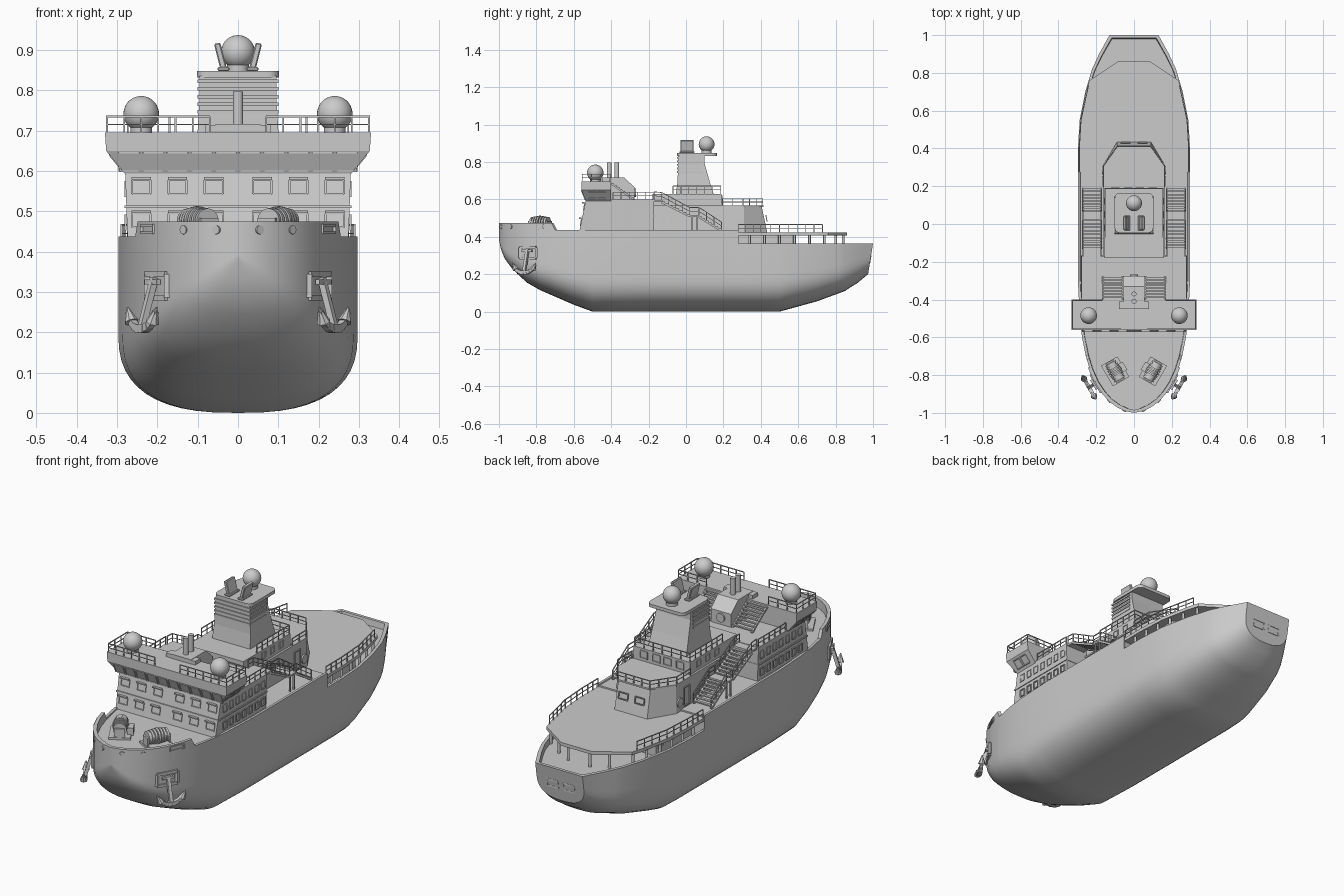
import bpy, bmesh, math
from mathutils import Vector, Matrix

if "Cube" in bpy.data.objects:
    bpy.data.objects.remove(bpy.data.objects["Cube"])

grey = bpy.data.materials.new("ship_grey")
grey.diffuse_color = (0.6, 0.6, 0.6, 1)
grey.use_nodes = True
grey.node_tree.nodes["Principled BSDF"].inputs["Base Color"].default_value = grey.diffuse_color


def finish(name, bm, smooth=None):
    bmesh.ops.recalc_face_normals(bm, faces=bm.faces[:])
    me = bpy.data.meshes.new(name)
    bm.to_mesh(me)
    bm.free()
    me.materials.append(grey)
    ob = bpy.data.objects.new(name, me)
    bpy.context.collection.objects.link(ob)
    if smooth:
        bpy.ops.object.select_all(action='DESELECT')
        ob.select_set(True)
        bpy.context.view_layer.objects.active = ob
        bpy.ops.object.shade_smooth_by_angle(angle=math.radians(smooth))
    return ob


def lerp(tab, y):
    for (a, p), (b, q) in zip(tab, tab[1:]):
        if y <= b:
            return p + (q - p) * max(0, (y - a) / (b - a))
    return tab[-1][1]


def loft(bm, layers):
    """Stack of (z, outline) joined with side walls and caps."""
    rings = [[bm.verts.new((x, y, z)) for x, y in pts] for z, pts in layers]
    n = len(rings[0])
    for a, b in zip(rings, rings[1:]):
        for i in range(n):
            bm.faces.new((a[i], a[(i + 1) % n], b[(i + 1) % n], b[i]))
    bm.faces.new(rings[0])
    bm.faces.new(rings[-1])


def rect(w, y0, y1):
    return [(-w, y0), (w, y0), (w, y1), (-w, y1)]


def obox(bm, c, size, rot=None):
    m = Matrix.Translation(c) @ (rot.to_4x4() if rot else Matrix()) @ Matrix.Diagonal((*size, 1))
    bmesh.ops.create_cube(bm, size=1, matrix=m)


def bar(bm, p, q, r=0.004):
    p, q = Vector(p), Vector(q)
    obox(bm, (p + q) / 2, (r, r, (q - p).length), (q - p).to_track_quat('Z', 'Y').to_matrix())


def cyl(bm, p, q, r, r2=None, seg=24):
    p, q = Vector(p), Vector(q)
    m = Matrix.Translation((p + q) / 2) @ (q - p).to_track_quat('Z', 'Y').to_matrix().to_4x4()
    bmesh.ops.create_cone(bm, cap_ends=True, segments=seg, radius1=r, radius2=r if r2 is None else r2,
                          depth=(q - p).length, matrix=m)


def frame(bm, c, u, v, w, h, t=0.005):
    """Raised window frame, centred at c, spanned by directions u and v."""
    c, u, v = Vector(c), Vector(u).normalized() * w / 2, Vector(v).normalized() * h / 2
    k = [c - u - v, c + u - v, c + u + v, c - u + v]
    for i in range(4):
        bar(bm, k[i], k[(i + 1) % 4], t)


def rail(bm, path, h=0.042, step=0.045):
    path = [Vector(p) for p in path]
    up = Vector((0, 0, h))
    for a, b in zip(path, path[1:]):
        n = max(1, round((b - a).length / step))
        for i in range(n + 1):
            p = a.lerp(b, i / n)
            bar(bm, p, p + up)
        bar(bm, a + up, b + up)
        bar(bm, a + up * 0.5, b + up * 0.5, 0.003)


def stairs(bm, x0, x1, ya, za, yb, zb, n):
    for i in range(n):
        t = (i + 0.5) / n
        obox(bm, ((x0 + x1) / 2, ya + (yb - ya) * t, za + (zb - za) * t),
             (x1 - x0, abs(yb - ya) / n * 0.8, 0.006))
    for x in (x0, x1):
        bar(bm, (x, ya, za - 0.005), (x, yb, zb - 0.005), 0.01)


# Hull: stations with beam and keel curves, bulwark rim and sunken decks
BEAM = [(-1, 0), (-.99, .05), (-.97, .09), (-.94, .132), (-.9, .167), (-.85, .2), (-.78, .231), (-.7, .255),
        (-.6, .275), (-.5, .287), (-.3, .297), (.4, .297), (.55, .288), (.7, .258), (.82, .222), (.9, .185), (.96, .152), (1, .13)]
KEEL = [(-1, .385), (-.99, .335), (-.97, .285), (-.94, .243), (-.9, .2), (-.85, .155), (-.78, .115), (-.7, .08),
        (-.6, .037), (-.5, 0), (.5, 0), (.7, .055), (.85, .11), (.94, .155), (1, .2)]
TOP = [(-1, .475), (-.72, .475), (-.7, .437), (.279, .437), (.281, .365), (1, .365)]
DECK = [(-1, .431), (.279, .431), (.281, .335), (1, .335)]
ys = sorted({y for t in (BEAM, KEEL, TOP) for y, _ in t} | {-.4, -.2, 0, .15, .63, .76, .98})
bm = bmesh.new()
rows = []
for y in ys:
    w, k, top, dk = (lerp(t, y) for t in (BEAM, KEEL, TOP, DECK))
    zc = k + .5 * (.4 - k)
    half = []
    for i in range(13):
        a = i / 12 * math.pi / 2
        half.append((w * math.sin(a) ** .77, y, zc - (zc - k) * max(0, math.cos(a)) ** .77))
    half += [(w, y, top), (max(w - .012, 0), y * .985, top), (max(w - .014, 0), y * .985, dk)]
    sh = .16 * max(0, (y - .85) / .15)
    half = [(a, b - sh * (.365 - c), c) for a, b, c in half]
    rows.append([bm.verts.new((-a, b, c)) for a, b, c in half[:0:-1]] + [bm.verts.new(p) for p in half])
for a, b in zip(rows, rows[1:]):
    for i in range(len(a)):
        j = (i + 1) % len(a)
        bm.faces.new((a[i], a[j], b[j], b[i]))
e = rows[-1]
bm.faces.new(e[2:-2])
bm.faces.new((e[1], e[2], e[-3], e[-2]))
bm.faces.new((e[0], e[1], e[-2], e[-1]))
bmesh.ops.remove_doubles(bm, verts=bm.verts[:], dist=1e-5)
finish("hull", bm, 35)

# Helicopter deck on posts with a core below
edge = [(lerp(BEAM, y) - .004, y) for y in (.27, .4, .55, .7, .76)] + [(.085, .86)]
bm = bmesh.new()
loft(bm, [(z, edge + [(-x, y) for x, y in edge[::-1]]) for z in (.408, .424)])
finish("helideck", bm)
bm = bmesh.new()
loft(bm, [(z, rect(.24, .27, .58)) for z in (.33, .41)])
finish("helideck_core", bm)
bm = bmesh.new()
rails = bmesh.new()
for s in (-1, 1):
    for x, y in [(lerp(BEAM, y) - .02, y) for y in (.34, .42, .5, .58, .66, .74)] + [(.14, .8), (.06, .84)]:
        cyl(bm, (s * x, y, .335), (s * x, y, .41), .007, seg=10)
    rail(rails, [(s * (lerp(BEAM, y) - .008), y, .424) for y in (.28, .4, .55, .73)])
    for y in (.36, .45, .54):
        frame(bm, (s * .24, y, .38), (0, 1, 0), (0, 0, 1), .04, .025)
finish("helideck_posts", bm, 40)

# Forward house, ledge and flared bridge
bm = bmesh.new()
loft(bm, [(.43, rect(.274, -.57, -.17)), (.6, rect(.28, -.535, -.17))])
loft(bm, [(.508, rect(.281, -.558, -.168)), (.515, rect(.281, -.557, -.168))])
finish("forward_house", bm)
bm = bmesh.new()
loft(bm, [(.59, rect(.278, -.535, -.4)), (.65, rect(.327, -.56, -.4)),
          (.695, rect(.33, -.56, -.4))])
finish("bridge", bm)

# Windows and doors
bm = bmesh.new()
for s in (-1, 1):
    for z, y in ((.477, -.562), (.56, -.545)):
        for x in (.06, .15, .24):
            frame(bm, (s * x, y, z), (1, 0, 0), (0, .2, 1), .045, .035)
            obox(bm, (s * x, y - .004, z + .022), (.048, .012, .006))
        for i in range(7):
            frame(bm, (s * .279, -.5 + i * .05, z - .005), (0, 1, 0), (0, 0, 1), .028, .035)
    for i in range(5):
        x = .03 + i * .06
        frame(bm, (s * x, -.549, .622), (1, 0, 0), (0, -.025, .06), .05, .05, .004)
    for y in (-.5, -.45):
        frame(bm, (s * .304, y, .622), (0, 1, 0), (s * .05, 0, .06), .04, .045, .004)
    for y in (-.1, .23):
        frame(bm, (s * .166, y, .485), (0, 1, 0), (0, 0, 1), .045, .09)
    for y in (-.02, .05, .12):
        frame(bm, (s * .156, y, .6), (0, 1, 0), (0, 0, 1), .03, .03)
    for x in (.03, .1):
        frame(bm, (s * x, .192, .6), (1, 0, 0), (0, 0, 1), .04, .035)
    frame(bm, (s * .045, .43, .5), (1, 0, 0), (0, -.2, 1), .05, .03)
    frame(bm, (s * .045, .984, .28), (1, 0, 0), (0, .16, 1), .06, .035, .008)
finish("window_frames", bm)
bm = bmesh.new()
for s in (-1, 1):
    bmesh.ops.create_cone(bm, cap_ends=True, segments=20, radius1=.022, radius2=.022, depth=.01,
                          matrix=Matrix.Translation((s * .165, .285, .47)) @ Matrix.Rotation(math.pi / 2, 4, 'Y'))
finish("life_rings", bm, 40)

# Aft house in two tiers
low = [(-.165, -.18), (.165, -.18), (.165, .31), (.09, .435), (-.09, .435), (-.165, .31)]
bm = bmesh.new()
loft(bm, [(.42, low), (.56, [(x * .98, y - (.03 if y > .4 else 0)) for x, y in low])])
loft(bm, [(.56, [(x, y - (.02 if y > .4 else 0)) for x, y in low]),
          (.568, [(x, y - (.02 if y > .4 else 0)) for x, y in low])])
loft(bm, [(.56, rect(.155, -.18, .19)), (.63, rect(.155, -.18, .19))])
finish("aft_house", bm)

# Mast tower with louvres and a top platform
bm = bmesh.new()
loft(bm, [(.62, rect(.105, -.055, .15)), (.7, rect(.1, -.045, .125)), (.79, rect(.095, -.042, .1)),
          (.835, rect(.095, -.042, .1))])
for i in range(5):
    z = .742 + i * .019
    loft(bm, [(z, rect(.1, -.047, .085)), (z + .009, rect(.1, -.047, .085))])
finish("tower", bm)
bm = bmesh.new()
plat = [(s * (.075 + .027 * math.cos(a)), c + q * .027 * math.sin(a))
        for s, c, q, r in ((1, -.02, -1, 1), (1, .138, 1, 0), (-1, .138, 1, 1), (-1, -.02, -1, 0))
        for a in [math.pi / 2 * (1 - i / 5 if r else i / 5) for i in range(6)]]
loft(bm, [(.832, plat), (.848, plat)])
finish("tower_platform", bm)
bm = bmesh.new()
for s in (-1, 1):
    obox(bm, (s * .043, .005, .882), (.016, .07, .072), Matrix.Rotation(s * .25, 3, 'Y'))
    obox(bm, (s * .036, .005, .853), (.03, .08, .01))
bmesh.ops.bevel(bm, geom=bm.edges[:], offset=.003, segments=1, affect='EDGES')
finish("tower_stacks", bm)

# Radomes on pedestals
bm = bmesh.new()
for x, y, z, r in ((0, .11, .895, .042), (-.24, -.485, .742, .044), (.24, -.485, .742, .044)):
    bmesh.ops.create_uvsphere(bm, u_segments=32, v_segments=18, radius=r, matrix=Matrix.Translation((x, y, z)))
    cyl(bm, (x, y, z - r - .006), (x, y, z - r * .7), .027)
finish("radomes", bm, 40)

# Exhaust casing behind the bridge with twin pipes
bm = bmesh.new()
prof = [(-.45, .6), (-.45, .716), (-.33, .716), (-.275, .665), (-.275, .6)]
l, r = ([bm.verts.new((x, y, z)) for y, z in prof] for x in (-.056, .056))
bm.faces.new(l), bm.faces.new(r)
for i in range(5):
    bm.faces.new((l[i - 1], l[i], r[i], r[i - 1]))
obox(bm, (0, -.43, .705), (.16, .04, .018))
for y in (-.41, -.37):
    cyl(bm, (0, y, .71), (0, y, .797), .013, seg=16)
cyl(bm, (0, -.28, .635), (0, -.268, .635), .022, seg=20)
finish("exhaust_casing", bm, 40)

# Stairs with handrails
bm = bmesh.new()
for s in (-1, 1):
    a, b = sorted((s * .06, s * .165))
    stairs(bm, a, b, -.4, .69, -.28, .605, 8)
    a, b = sorted((s * .175, s * .27))
    stairs(bm, a, b, -.13, .59, .02, .515, 8)
    obox(bm, (s * .222, .045, .512), (.1, .05, .008))
    obox(bm, (s * .222, -.15, .593), (.1, .05, .01))
    stairs(bm, a, b, .07, .51, .19, .437, 7)
    for x in (.175, .27):
        rail(rails, [(s * x, y, z) for y, z in ((-.17, .598), (-.13, .595), (.02, .515), (.07, .515), (.19, .437))])
    for y in (.03, .06):
        bar(bm, (s * .265, y, .43), (s * .265, y, .51), .007)
finish("stairs", bm)

# Railings on roofs
for s in (-1, 1):
    rail(rails, [(s * .07, -.555, .695), (s * .325, -.555, .695), (s * .325, -.405, .695), (s * .17, -.405, .695)], .04)
    rail(rails, [(s * .276, -.39, .6), (s * .276, -.175, .6)], .038)
    rail(rails, [(s * .152, -.07, .63), (s * .152, .186, .63), (0, .186, .63)])
    rail(rails, [(s * .162, .195, .568), (s * .162, .305, .568), (s * .088, .41, .568), (0, .41, .568)], .036)
finish("railings", rails)

# Bow winches
bm = bmesh.new()
for s in (-1, 1):
    d = Vector((s * .5, .866, 0))
    n = Vector((.866 * s, -.5, 0))
    c = Vector((s * .1, -.78, .476))
    rot = Matrix((n, d, (0, 0, 1))).transposed()
    cyl(bm, c - d * .05, c + d * .05, .027)
    for i in range(7):
        p = c + d * (i - 3) * .015
        cyl(bm, p - d * .005, p + d * .005, .037 - .002 * abs(i - 3))
    for t in (-.055, .055):
        obox(bm, c + d * t - Vector((0, 0, .02)), (.05, .008, .055), rot)
    obox(bm, c - Vector((0, 0, .04)), (.1, .125, .012), rot)
    obox(bm, c - n * .045 - Vector((0, 0, .02)), (.03, .05, .035), rot)
finish("bow_winches", bm, 40)

# Bulwark fairleads
bm = bmesh.new()
for s in (-1, 1):
    for y in (-.988, -.937):
        x = lerp(BEAM, y)
        n = Vector((s * (.5 if x < .1 else .7), -.75, 0)).normalized()
        p = Vector((s * x, y, .454))
        cyl(bm, p - n * .006, p + n * .003, .011, seg=16)
    frame(bm, (s * .224, -.797, .456), (s * .4, .9, 0), (0, 0, 1), .075, .018, .007)
finish("fairleads", bm, 40)

# Anchors hanging from hull pockets
bm = bmesh.new()
for s in (-1, 1):
    d, n = Vector((s * .5, .866, 0)), Vector((s * .866, -.5, 0))
    base = Vector((s * .212, -.85, 0))
    at = lambda u, z, o: base + d * u + n * o + Vector((0, 0, z))
    rot = Matrix((n, d, (0, 0, 1))).transposed()
    frame(bm, at(0, .315, -.012), d, (0, 0, 1), .1, .058, .014)
    obox(bm, at(0, .315, -.025), (.02, .1, .06), rot)
    bar(bm, at(0, .335, -.005), at(0, .215, .03), .016)
    bar(bm, at(-.03, .325, 0), at(.03, .325, 0), .012)
    arc = [at(.07 * math.sin(a), .268 - .06 * math.cos(a), .03) for a in [i * .26 for i in range(-5, 6)]]
    for i, (p, q) in enumerate(zip(arc, arc[1:])):
        bar(bm, p, q, .022 - .0022 * abs(i - 4.5))
    for t in (-1, 1):
        cyl(bm, at(t * .052, .225, .03), at(t * .072, .262, .03), .018, .002, 8)
finish("anchors", bm)
